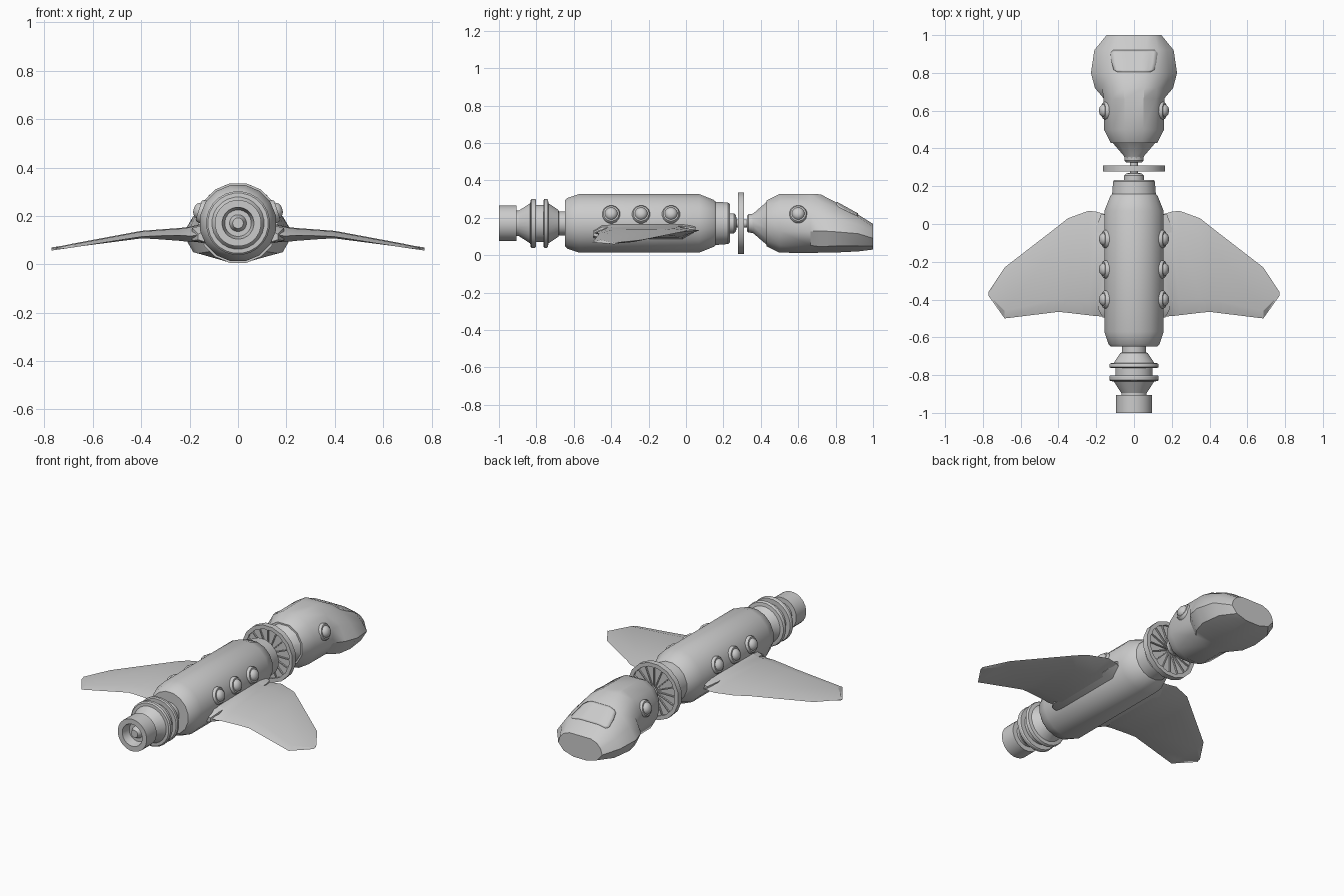
import bpy, bmesh, math
from mathutils import Matrix, Vector
from mathutils.bvhtree import BVHTree

if "Cube" in bpy.data.objects:
    bpy.data.objects.remove(bpy.data.objects["Cube"])

CZ = 0.17  # height of the long axis
ALONG_Y = Matrix.Translation((0, 0, CZ)) @ Matrix.Rotation(-math.pi / 2, 4, 'X')


def finish(name, bm, angle=32):
    bmesh.ops.remove_doubles(bm, verts=bm.verts, dist=1e-5)
    bmesh.ops.recalc_face_normals(bm, faces=bm.faces)
    me = bpy.data.meshes.new(name)
    bm.to_mesh(me)
    bm.free()
    me.shade_smooth()
    me.set_sharp_from_angle(angle=math.radians(angle))
    ob = bpy.data.objects.new(name, me)
    bpy.context.collection.objects.link(ob)
    return ob


def skin(bm, rings, caps=True):
    rows = [[bm.verts.new(p) for p in r] for r in rings]
    n = len(rows[0])
    for a, b in zip(rows, rows[1:]):
        for i in range(n):
            j = (i + 1) % n
            bm.faces.new((a[i], a[j], b[j], b[i]))
    if caps:
        bm.faces.new(rows[0])
        return bm.faces.new(rows[-1])


def lathe(name, profile, n=24, matrix=ALONG_Y, angle=32, closed=False):
    bm = bmesh.new()
    turn = [2 * math.pi * (i + 0.5) / n for i in range(n)]
    if closed:
        profile = profile + profile[:1]
    skin(bm, [[matrix @ Vector((r * math.cos(t), r * math.sin(t), h)) for t in turn]
              for h, r in profile], caps=not closed)
    return finish(name, bm, angle)


def mirror_x(ob):
    ob.modifiers.new("Mirror", 'MIRROR')


# Fuselage and rear engine
lathe("fuselage", [(-.648, .125), (-.635, .138), (-.57, .16), (.07, .16), (.15, .127),
                   (.158, .118), (.225, .113), (.234, .105)], 16)
lathe("engine", [(-.64, .065), (-.68, .065), (-.682, .072), (-.735, .108), (-.738, .128),
                 (-.745, .132), (-.757, .132), (-.762, .125), (-.762, .1), (-.802, .1),
                 (-.802, .128), (-.808, .132), (-.825, .132), (-.832, .125), (-.833, .108),
                 (-.895, .068), (-.905, .068), (-.906, .096), (-1, .096), (-1, .066),
                 (-.95, .055), (-.95, .035), (-.98, .022)])

# Connecting hub between fuselage, wheel and head
lathe("hub", [(.23, .054), (.256, .054), (.268, .042), (.27, .022), (.325, .022),
              (.326, .042), (.335, .05), (.36, .052)])

# Spoked wheel
lathe("wheel_rim", [(.277, .168), (.31, .168), (.31, .145), (.277, .145)], 16, closed=True)
lathe("wheel_disc", [(.288, .15), (.299, .15)], 16)
bm = bmesh.new()
for k in range(16):
    m = (Matrix.Translation((0, .2935, CZ)) @ Matrix.Rotation(k * math.pi / 8, 4, 'Y')
         @ Matrix.Translation((.085, 0, 0)) @ Matrix.Diagonal((.13, .028, .006, 1)))
    bmesh.ops.create_cube(bm, size=1, matrix=m)
finish("wheel_spokes", bm)

# Head: round at the back, flaring into cheeks and a sloping snout
lathe("head_neck", [(.345, .05), (.36, .055), (.435, .122), (.445, .122)], 12)


def round_half(r):
    return [(r * math.sin(math.radians(a)), CZ + r * math.cos(math.radians(a)))
            for a in (18, 45, 75, 105, 135, 162)]


sections = [
    (.43, round_half(.128)), (.50, round_half(.165)), (.665, round_half(.166)),
    (.72, [(.055, .325), (.12, .285), (.17, .215), (.207, .13), (.165, .045), (.05, .013)]),
    (.80, [(.06, .283), (.13, .255), (.187, .195), (.228, .125), (.185, .05), (.05, .014)]),
    (.92, [(.065, .217), (.13, .205), (.175, .165), (.21, .115), (.17, .05), (.05, .02)]),
    (1.0, [(.07, .167), (.11, .152), (.135, .125), (.145, .09), (.11, .05), (.045, .03)])]
bm = bmesh.new()
mouth = skin(bm, [[(x, y, z) for x, z in half] + [(-x, y, z) for x, z in reversed(half)]
                  for y, half in sections])
bmesh.ops.inset_individual(bm, faces=[mouth], thickness=.01, depth=-.006)
head = finish("head", bm, 30)

# Windscreen panel laid onto the sloping brow
bm = bmesh.new()
bvh = BVHTree.FromPolygons([v.co for v in head.data.vertices],
                           [p.vertices[:] for p in head.data.polygons])
rows = []
for y, w in ((.805, .09), (.815, .108), (.85, .118), (.905, .125), (.918, .112)):
    row = []
    for i in range(13):
        x = w * (i / 6 - 1)
        hit = bvh.ray_cast(Vector((x, y, 1)), Vector((0, 0, -1)))[0]
        row.append(bm.verts.new(hit + Vector((0, .002, .005))))
    rows.append(row)
for a, b in zip(rows, rows[1:]):
    for i in range(12):
        bm.faces.new((a[i], a[i + 1], b[i + 1], b[i]))
panel = finish("windscreen", bm)
mod = panel.modifiers.new("Solidify", 'SOLIDIFY')
mod.thickness, mod.offset = .012, -1

# Domed portholes along both sides
for k, y in enumerate((-.40, -.24, -.08, .60)):
    m = (Matrix.Translation((0, y, CZ)) @ Matrix.Rotation(math.radians(90 - 18), 4, 'Y'))
    mirror_x(lathe(f"porthole_{k + 1}", [
        (.14, .05), (.163, .048), (.171, .042), (.171, .034), (.178, .031),
        (.186, .024), (.191, .013), (.192, .004)], 16, m, 40))

# Wings: stations of x, leading y, trailing y, edge z, top z, bottom z
stations = [(.13, .045, -.49, .13, .172, .095), (.20, .065, -.488, .125, .155, .092),
            (.24, .07, -.483, .128, .15, .097), (.35, .03, -.47, .125, .142, .105),
            (.40, -.01, -.465, .122, .138, .107), (.685, -.23, -.50, .077, .085, .070),
            (.77, -.36, -.38, .065, .067, .063)]
bm = bmesh.new()
rings = []
for x, f, b, ze, zt, zb in stations:
    p, q = f + (b - f) * .2, f + (b - f) * .85
    rings.append([(x, f, ze + .005), (x, p, zt), (x, q, zt - .003),
                  (x, b, ze - .008), (x, q, zb), (x, p, zb)])
skin(bm, rings)
mirror_x(finish("wing", bm, 25))

# Root fairings joining wings to fuselage
bm = bmesh.new()
skin(bm, [[(.13, y, zb), (x, y, zb + .012), (x, y, zt - .015), (.13, y, zt)]
          for y, x, zb, zt in ((-.495, .165, .09, .14), (-.45, .19, .085, .165),
                               (-.02, .20, .085, .17), (.05, .175, .12, .16))])
mirror_x(finish("wing_fairing", bm))
